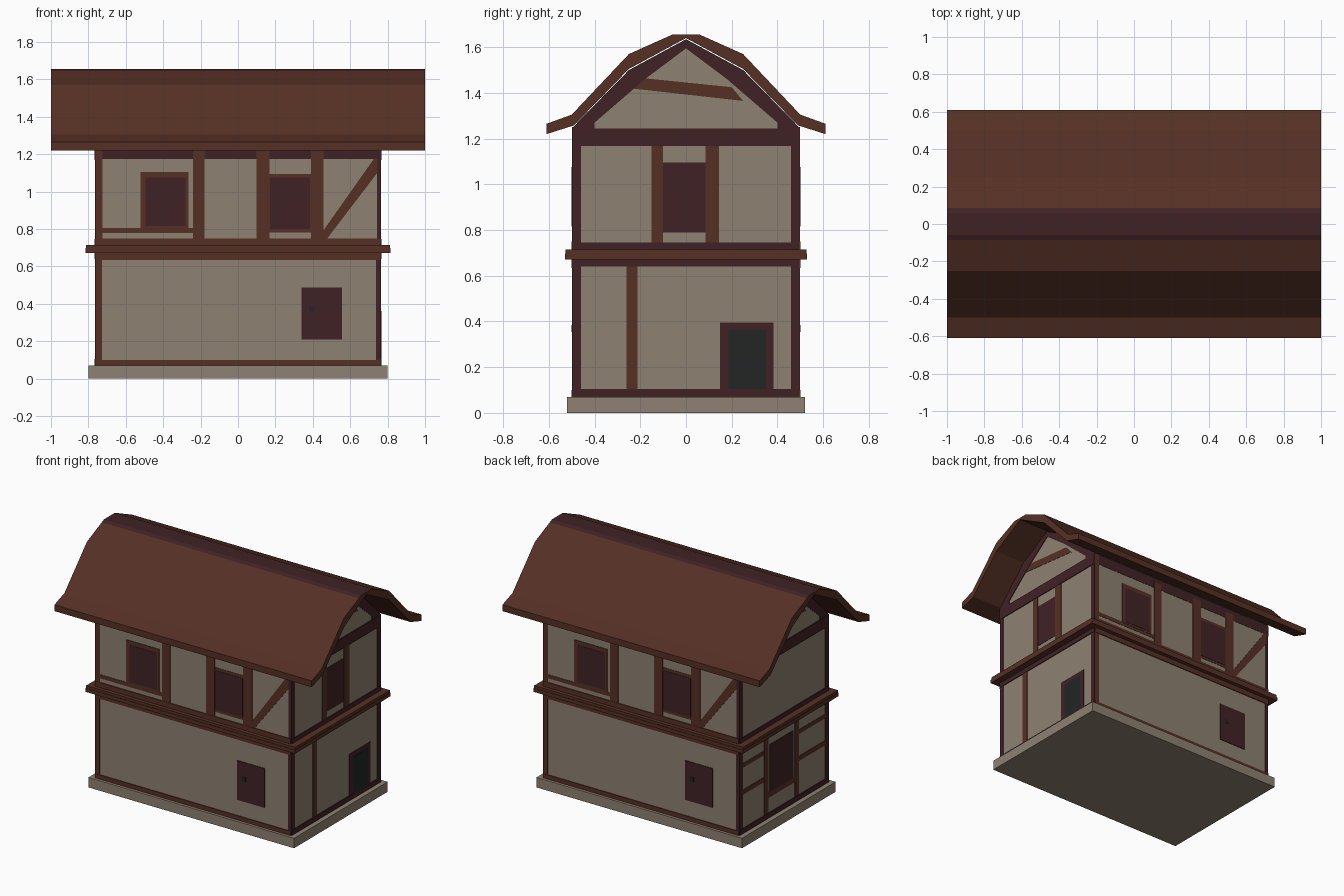
import bpy, bmesh
from mathutils import Vector

if "Cube" in bpy.data.objects:
    bpy.data.objects.remove(bpy.data.objects["Cube"])


def material(name, r, g, b):
    m = bpy.data.materials.new(name)
    lin = [((c / 255 + 0.055) / 1.055) ** 2.4 for c in (r, g, b)]
    m.diffuse_color = (*lin, 1)
    m.use_nodes = True
    m.node_tree.nodes["Principled BSDF"].inputs["Base Color"].default_value = m.diffuse_color
    return m


PLASTER = material("plaster", 141, 129, 113)
BROWN = material("brown timber", 86, 48, 37)
DARK = material("dark plum timber", 64, 34, 37)
BLACK = material("door black", 35, 37, 37)
MATS = [PLASTER, BROWN, DARK, BLACK]
P, B, D, K = range(4)


def prism(bm, base, offset, mat):
    """Extrude a polygon of 3D points along an offset."""
    off = Vector(offset)
    a = [bm.verts.new(p) for p in base]
    b = [bm.verts.new(Vector(p) + off) for p in base]
    n = len(a)
    faces = [bm.faces.new(a), bm.faces.new(b[::-1])]
    faces += [bm.faces.new((a[i], a[(i + 1) % n], b[(i + 1) % n], b[i])) for i in range(n)]
    for f in faces:
        f.material_index = mat
    return faces


def finish(name, bm):
    bmesh.ops.recalc_face_normals(bm, faces=bm.faces)
    me = bpy.data.meshes.new(name)
    bm.to_mesh(me)
    bm.free()
    for m in MATS:
        me.materials.append(m)
    ob = bpy.data.objects.new(name, me)
    bpy.context.collection.objects.link(ob)
    return ob


def box(name, hx, hy, z0, z1, mat):
    bm = bmesh.new()
    prism(bm, [(-hx, -hy, z0), (hx, -hy, z0), (hx, hy, z0), (-hx, hy, z0)], (0, 0, z1 - z0), mat)
    return finish(name, bm)


WX, WY = 0.76, 0.495   # wall half sizes


def wall_point(side, u, z):
    return {"front": (u, -WY, z), "back": (-u, WY, z),
            "right": (WX, u, z), "left": (-WX, -u, z)}[side]


OUT = {"front": (0, -1, 0), "back": (0, 1, 0), "right": (1, 0, 0), "left": (-1, 0, 0)}


def trim(name, side, rects, polys=()):
    """Thin plates on one wall; rects are (u0, u1, z0, z1, colour, layer)."""
    bm = bmesh.new()
    shapes = [([(a, c), (b, c), (b, d), (a, d)], m, l) for a, b, c, d, m, l in rects]
    for pts, m, layer in shapes + list(polys):
        prism(bm, [wall_point(side, u, z) for u, z in pts],
              Vector(OUT[side]) * (0.002 + 0.002 * layer), m)
    return finish(name, bm)


# Stone base, walls with gables, and the belt between storeys
box("base_slab", 0.80, 0.52, 0, 0.07, P)
half = [(WY, 0.05), (WY, 1.25), (0.25, 1.50), (0, 1.635)]
outline = half + [(-y, z) for y, z in half[-2::-1]]
bm = bmesh.new()
prism(bm, [(-WX, y, z) for y, z in outline], (2 * WX, 0, 0), P)
finish("walls", bm)
box("belt_lower", 0.815, 0.53, 0.672, 0.697, B)
box("belt_upper", 0.812, 0.527, 0.697, 0.715, B)

# Curved roof shell with a dark ridge
outer = [(0.61, 1.265), (0.50, 1.305), (0.25, 1.57), (0.085, 1.644), (0.06, 1.655)]
inner = [(0.61, 1.22), (0.49, 1.258), (0.25, 1.505), (0, 1.64)]
section = outer + [(-y, z) for y, z in outer[::-1]]
section += [(-y, z) for y, z in inner] + inner[-2::-1]
bm = bmesh.new()
for f in prism(bm, [(-1, y, z) for y, z in section], (2, 0, 0), B):
    c = f.calc_center_median()
    if abs(c.x) < 0.5 and abs(c.y) < 0.1 and c.z > 1.64:
        f.material_index = D
finish("roof", bm)

# Long walls: the back is the front turned around
long_wall = [
    (-0.76, -0.727, 0.07, 0.672, B, 1), (0.737, 0.76, 0.07, 0.672, D, 1),
    (-0.76, 0.76, 0.07, 0.10, B, 2), (-0.76, 0.76, 0.635, 0.672, B, 2),
    (-0.76, -0.725, 0.715, 1.25, B, 1), (0.742, 0.76, 0.715, 1.25, D, 1),
    (-0.76, 0.76, 0.715, 0.75, B, 2), (-0.76, 0.76, 1.175, 1.25, D, 0),
    (-0.24, -0.178, 0.73, 1.22, B, 1), (0.10, 0.168, 0.73, 1.22, B, 1),
    (0.39, 0.458, 0.73, 1.22, B, 1), (-0.73, -0.24, 0.778, 0.805, B, 0),
]
braces = [([(0.42, 0.74), (0.47, 0.74), (0.76, 1.12), (0.76, 1.19), (0.73, 1.18)], B, 0)]
long_windows = [
    (-0.52, -0.265, 0.80, 1.105, B, 1), (-0.495, -0.28, 0.815, 1.075, D, 2),
    (0.168, 0.39, 0.782, 1.095, B, 0), (0.172, 0.386, 0.80, 1.075, D, 1),
    (0.34, 0.555, 0.21, 0.487, D, 1), (0.38, 0.41, 0.355, 0.385, K, 2),
]
for side in ("front", "back"):
    trim(side + "_timbers", side, long_wall, braces)
    trim(side + "_windows", side, long_windows)

# End walls: shared borders and gable framing
end_frame = [
    (-0.495, 0.495, 0.07, 0.105, D, 2), (-0.495, 0.495, 0.64, 0.672, D, 2),
    (-0.495, 0.495, 0.715, 0.745, D, 2), (-0.495, 0.495, 1.168, 1.245, D, 2),
    (-0.495, -0.46, 0.07, 1.24, D, 1), (0.46, 0.495, 0.07, 1.24, D, 1),
]
rake = [(0.495, 1.24), (0.495, 1.25), (0.25, 1.50), (0, 1.635), (0, 1.595), (0.18, 1.46), (0.40, 1.27), (0.40, 1.24)]
gable = [(rake, D, 1), ([(-u, z) for u, z in rake], D, 1),
         ([(-0.24, 1.42), (0.25, 1.365), (0.20, 1.425), (-0.19, 1.465)], B, 0)]
for side in ("right", "left"):
    trim(side + "_end_frame", side, end_frame, gable)

# Right end: posts, upper window and door
trim("right_posts", "right", [
    (-0.26, -0.212, 0.09, 0.66, B, 1), (-0.15, -0.10, 0.73, 1.19, B, 1),
    (0.085, 0.145, 0.73, 1.19, B, 1)])
trim("right_upper_window", "right", [(-0.10, 0.085, 0.79, 1.095, D, 0)])
trim("door", "right", [(0.148, 0.382, 0.10, 0.395, D, 1), (0.185, 0.35, 0.10, 0.362, K, 2)])

# Left end: lower timber grid with a window
trim("left_grid", "left", [
    (-0.22, -0.175, 0.09, 0.66, B, 1), (0.12, 0.165, 0.09, 0.66, B, 1),
    (-0.47, -0.20, 0.34, 0.375, B, 0), (-0.47, -0.20, 0.53, 0.56, B, 0),
    (0.14, 0.47, 0.34, 0.375, B, 0), (0.14, 0.47, 0.53, 0.56, B, 0),
    (-0.20, 0.14, 0.21, 0.25, B, 0)])
trim("left_window", "left", [(-0.16, 0.105, 0.25, 0.58, D, 1)])
